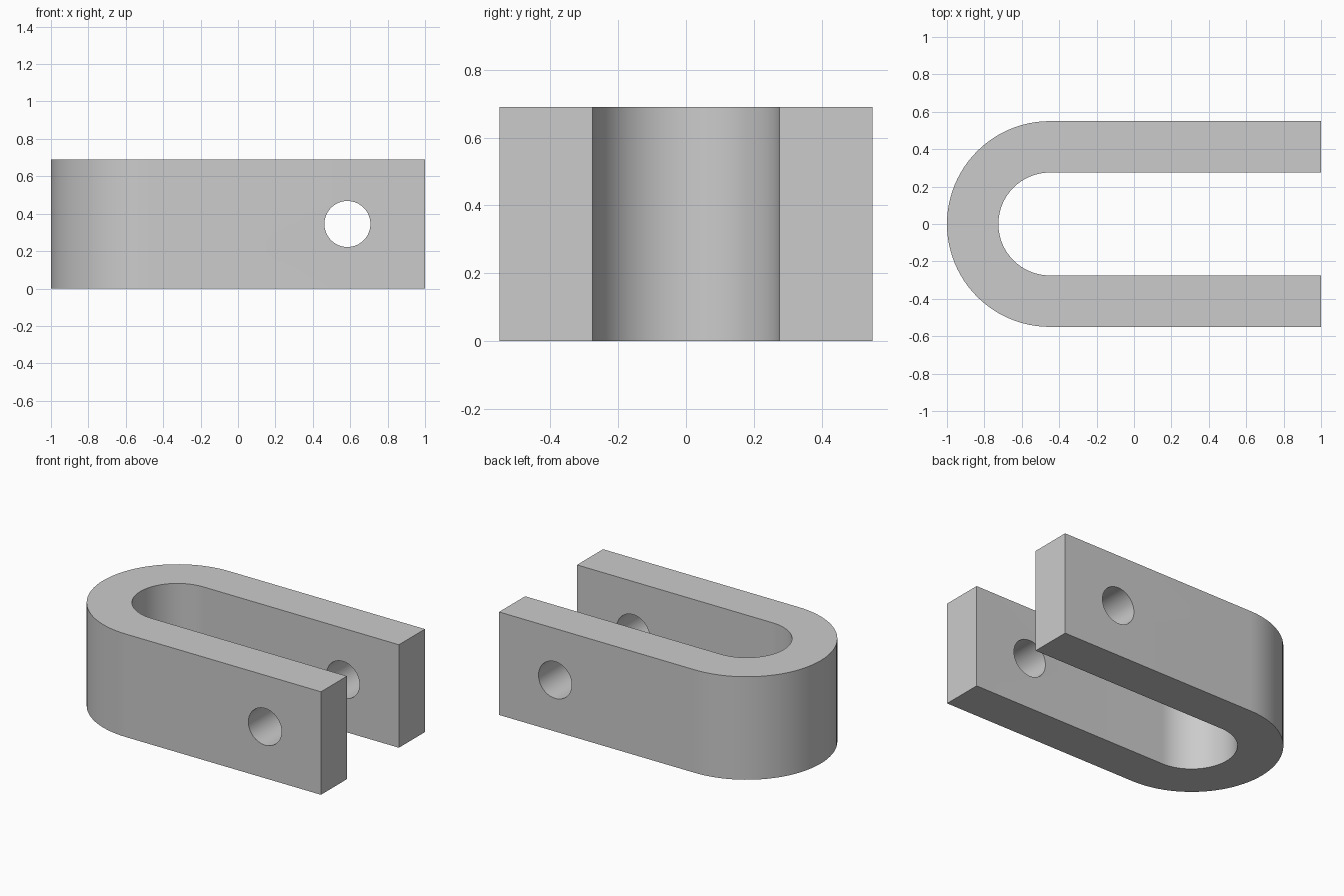
import bpy, bmesh
from math import sin, cos, pi, radians

HEIGHT = 0.69
OUTER, INNER = 0.55, 0.275      # bend radii
BEND_X, END_X = -0.45, 1.0      # bend centre and open end
HOLE_X, HOLE_R = 0.585, 0.123
STEPS = 48

cube = bpy.data.objects.get("Cube")
if cube:
    bpy.data.objects.remove(cube, do_unlink=True)

# Plain grey metal
grey = bpy.data.materials.new("grey_metal")
grey.use_nodes = True
colour = (0.6, 0.6, 0.6, 1)
grey.diffuse_color = colour
grey.node_tree.nodes["Principled BSDF"].inputs["Base Color"].default_value = colour


def half_turn(radius):
    """Path from the back open end, round the bend, to the front open end."""
    arc = [(BEND_X + radius * cos(a), radius * sin(a))
           for a in (pi / 2 + pi * i / STEPS for i in range(STEPS + 1))]
    return [(END_X, radius)] + arc + [(END_X, -radius)]


# U-shaped body: outline extruded upwards
bm = bmesh.new()
outline = half_turn(OUTER) + half_turn(INNER)[::-1]
base = bm.faces.new([bm.verts.new((x, y, 0)) for x, y in outline])
top = bmesh.ops.extrude_face_region(bm, geom=[base])["geom"]
bmesh.ops.translate(bm, vec=(0, 0, HEIGHT),
                    verts=[v for v in top if isinstance(v, bmesh.types.BMVert)])
bmesh.ops.recalc_face_normals(bm, faces=bm.faces)
mesh = bpy.data.meshes.new("clevis_body")
bm.to_mesh(mesh)
bm.free()
mesh.materials.append(grey)
body = bpy.data.objects.new("clevis_body", mesh)
bpy.context.collection.objects.link(body)

# Pin hole through both arms
bpy.ops.mesh.primitive_cylinder_add(vertices=64, radius=HOLE_R, depth=2,
                                    location=(HOLE_X, 0, HEIGHT / 2),
                                    rotation=(pi / 2, 0, 0))
cutter = bpy.context.object
cutter.name = "pin_hole_cutter"
cutter.hide_render = True
cutter.data.materials.append(grey)
cut = body.modifiers.new("pin_hole", 'BOOLEAN')
cut.operation = 'DIFFERENCE'
cut.solver = 'EXACT'
cut.object = cutter

bpy.ops.object.select_all(action='DESELECT')
body.select_set(True)
bpy.context.view_layer.objects.active = body
bpy.ops.object.modifier_apply(modifier=cut.name)
bpy.data.objects.remove(cutter, do_unlink=True)

# Smooth bend and hole walls, crisp edges
bpy.ops.object.shade_smooth_by_angle(angle=radians(30))
